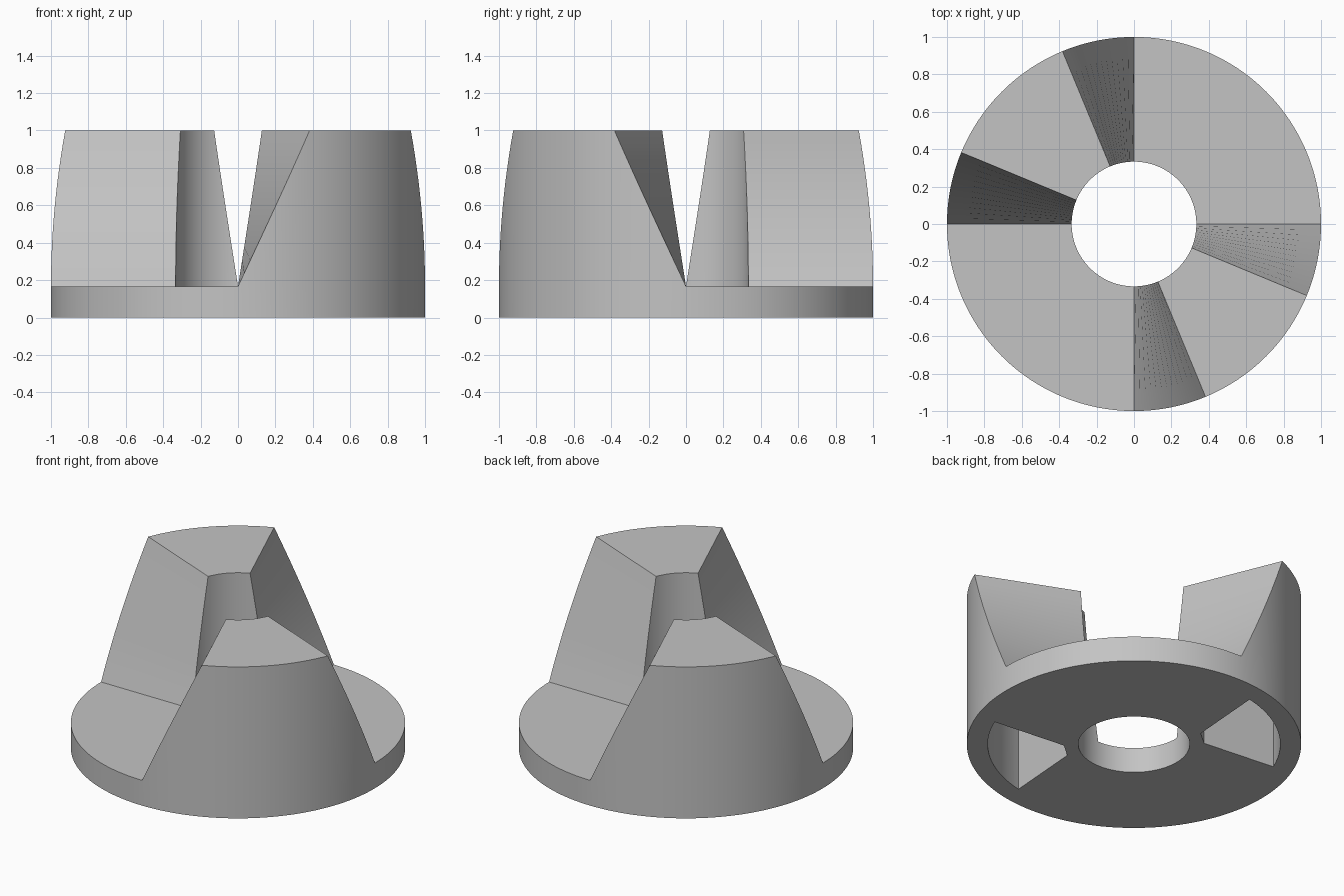
import bpy
import bmesh
from math import sin, cos, radians

if "Cube" in bpy.data.objects:
    bpy.data.objects.remove(bpy.data.objects["Cube"], do_unlink=True)

OUTER, INNER = 1.0, 1 / 3
BASE, TOP = 1 / 6, 1.0
RAMP = 22.5            # angular width of each helical flank
STATIONS = 192
POCKET_ROOF = 0.5

grey = bpy.data.materials.new("plain grey")
grey.use_nodes = True
colour = (0.55, 0.55, 0.55, 1)
grey.diffuse_color = colour
grey.node_tree.nodes["Principled BSDF"].inputs["Base Color"].default_value = colour


def polar(r, deg, z):
    return (r * cos(radians(deg)), r * sin(radians(deg)), z)


def make_object(name, bm):
    bmesh.ops.recalc_face_normals(bm, faces=bm.faces)
    mesh = bpy.data.meshes.new(name)
    bm.to_mesh(mesh)
    bm.free()
    mesh.materials.append(grey)
    obj = bpy.data.objects.new(name, mesh)
    bpy.context.collection.objects.link(obj)
    return obj


def height(deg):
    """Jaws rise in the second and fourth quadrants, with helical flanks."""
    a = deg % 180 - 90
    if a <= 0:
        return BASE
    return BASE + (TOP - BASE) * min(1, a / RAMP, (90 - a) / RAMP)


# Ring and jaws: a rectangular section swept around z with varying height
bm = bmesh.new()
rings = []
for i in range(STATIONS):
    deg = 360 * i / STATIONS
    h = height(deg)
    section = [(INNER, 0), (OUTER, 0), (OUTER, h), (INNER, h)]
    rings.append([bm.verts.new(polar(r, deg, z)) for r, z in section])
for i, ring in enumerate(rings):
    following = rings[(i + 1) % STATIONS]
    for j in range(4):
        k = (j + 1) % 4
        bm.faces.new((ring[j], ring[k], following[k], following[j]))
coupling = make_object("jaw_coupling", bm)


def pocket_cutter(name, turn):
    """Vertical wedge with a rounded outer wall."""
    centre = 130 + turn
    outline = [(0.42, centre + 8.2), (0.42, centre - 8.2)]
    steps = 24
    outline += [(0.875, centre + 27.8 * (2 * i / steps - 1)) for i in range(steps + 1)]
    cutter = bmesh.new()
    floor = cutter.faces.new([cutter.verts.new(polar(r, a, -0.1)) for r, a in outline])
    grown = bmesh.ops.extrude_face_region(cutter, geom=[floor])["geom"]
    for v in grown:
        if isinstance(v, bmesh.types.BMVert):
            v.co.z = POCKET_ROOF
    return make_object(name, cutter)


# Hollows under the two jaws
bpy.context.view_layer.objects.active = coupling
coupling.select_set(True)
for name, turn in (("pocket_a", 0), ("pocket_b", 180)):
    tool = pocket_cutter(name, turn)
    tool.hide_render = True
    cut = coupling.modifiers.new(name, "BOOLEAN")
    cut.operation = "DIFFERENCE"
    cut.solver = "EXACT"
    cut.object = tool
    bpy.ops.object.modifier_apply(modifier=cut.name)
    bpy.data.objects.remove(tool, do_unlink=True)

bpy.ops.object.shade_smooth_by_angle(angle=radians(25))
